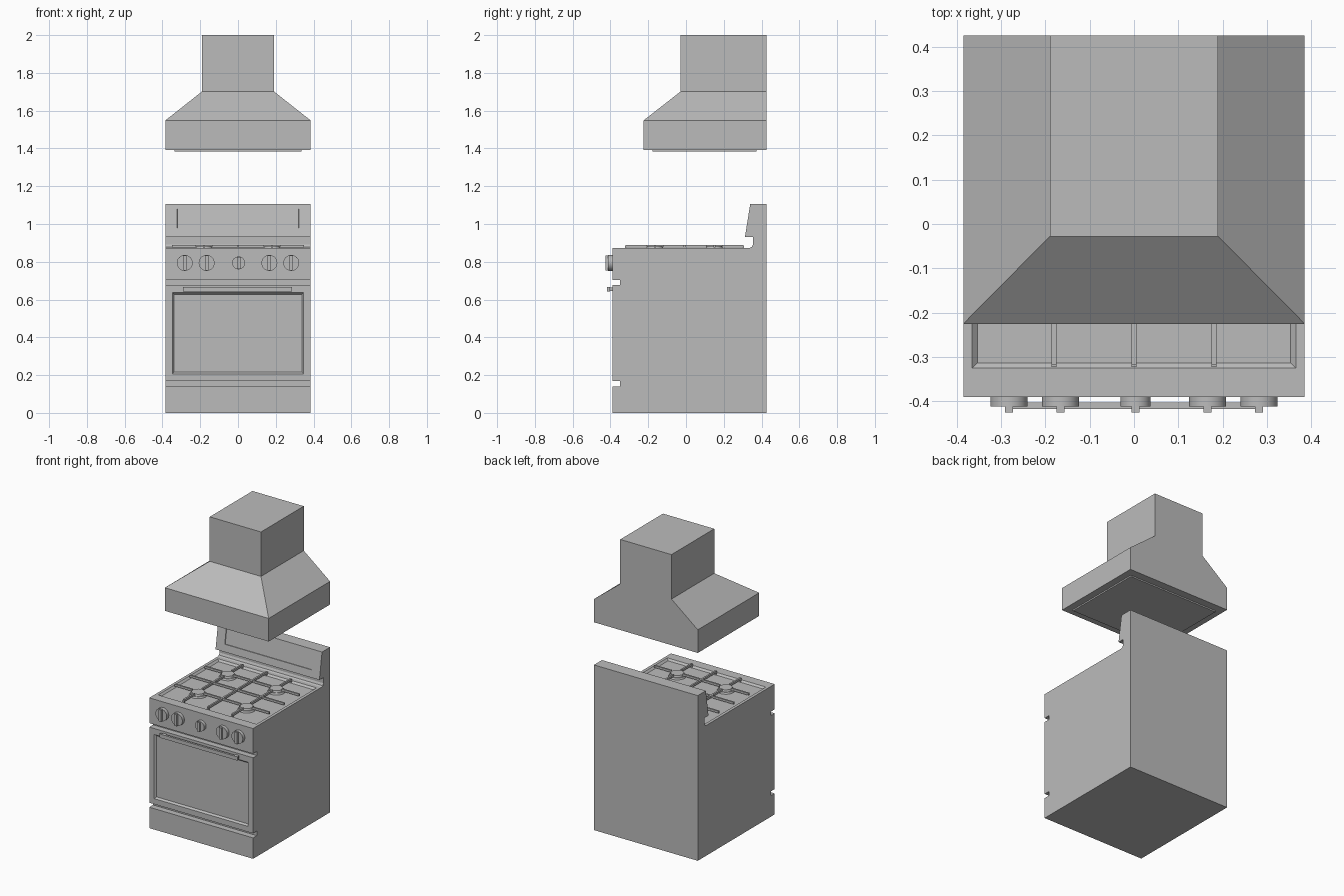
import bpy, bmesh, math
from mathutils import Vector

if "Cube" in bpy.data.objects:
    bpy.data.objects.remove(bpy.data.objects["Cube"])

steel = bpy.data.materials.new("steel grey")
steel.diffuse_color = (0.5, 0.5, 0.5, 1)
steel.use_nodes = True
steel.node_tree.nodes["Principled BSDF"].inputs["Base Color"].default_value = steel.diffuse_color


def finish(bm, name):
    bmesh.ops.recalc_face_normals(bm, faces=bm.faces[:])
    me = bpy.data.meshes.new(name)
    bm.to_mesh(me)
    bm.free()
    me.materials.append(steel)
    ob = bpy.data.objects.new(name, me)
    bpy.context.collection.objects.link(ob)
    return ob


def add_box(bm, x0, x1, y0, y1, z0, z1):
    vs = bmesh.ops.create_cube(bm, size=1)["verts"]
    for v in vs:
        v.co = Vector((x1 if v.co.x > 0 else x0, y1 if v.co.y > 0 else y0, z1 if v.co.z > 0 else z0))


def box(name, *d):
    bm = bmesh.new()
    add_box(bm, *d)
    return finish(bm, name)


def cylinder(name, r1, r2, start, end, sides=32):
    a, b = Vector(start), Vector(end)
    bm = bmesh.new()
    bmesh.ops.create_cone(bm, cap_ends=True, segments=sides, radius1=r1, radius2=r2, depth=(b - a).length)
    rot = (b - a).to_track_quat("Z", "Y")
    for v in bm.verts:
        v.co = rot @ v.co + (a + b) / 2
    ob = finish(bm, name)
    bpy.ops.object.select_all(action="DESELECT")
    ob.select_set(True)
    bpy.context.view_layer.objects.active = ob
    bpy.ops.object.shade_smooth_by_angle(angle=math.radians(40))
    return ob


def place(face, half_x, low, high, offset):
    """Put an inset rectangle at +-half_x and between two in-plane points."""
    c = face.calc_center_median()
    for v in face.verts:
        p = low if (v.co.y + v.co.z) < (c.y + c.z) else high
        v.co = Vector((half_x if v.co.x > 0 else -half_x, p[0], p[1])) + offset


def recess(bm, near, half_x, low, high, depth, slope):
    """Sink a rectangular panel into the body face closest to a point."""
    bm.normal_update()
    f = min(bm.faces, key=lambda q: (q.calc_center_median() - Vector(near)).length)
    n = f.normal.copy()
    d = (Vector(high) - Vector(low)).normalized() * slope
    bmesh.ops.inset_individual(bm, faces=[f], thickness=0.01)
    place(f, half_x, low, high, Vector())
    bmesh.ops.inset_individual(bm, faces=[f], thickness=0.004)
    place(f, half_x - slope, Vector(low) + d, Vector(high) - d, -n * depth)


# Range body: side profile swept across the width, with handle slots and back guard
prof = [(-.39, 0), (-.39, .14), (-.35, .14), (-.35, .17), (-.39, .17), (-.39, .677),
        (-.35, .677), (-.35, .704), (-.39, .704), (-.39, .873), (.335, .873),
        (.348, .878), (.355, .892), (.355, .93), (.312, .93), (.34, 1.107), (.425, 1.107), (.425, 0)]
bm = bmesh.new()
f = bm.faces.new([bm.verts.new((-.385, y, z)) for y, z in prof])
ext = bmesh.ops.extrude_face_region(bm, geom=[f])["geom"]
bmesh.ops.translate(bm, vec=(.77, 0, 0), verts=[e for e in ext if isinstance(e, bmesh.types.BMVert)])
bmesh.ops.recalc_face_normals(bm, faces=bm.faces[:])
# Cooktop well, oven window and display panel
recess(bm, (0, -.027, .873), .365, (-.325, .873), (.31, .873), .012, .012)
recess(bm, (0, -.39, .42), .348, (-.39, .207), (-.39, .637), .012, .01)
gy = lambda z: .312 + .028 * (z - .93) / .177
recess(bm, (0, .326, 1.018), .322, (gy(.978), .978), (gy(1.08), 1.08), .004, .001)
finish(bm, "range_body")

# Burners
ROWS = (-.165, .15)
for bx in (-.18, .18):
    for by in ROWS:
        cylinder("burner_base", .055, .05, (bx, by, .86), (bx, by, .872))
        cylinder("burner_cap", .044, .04, (bx, by, .872), (bx, by, .884))

# Pan grates: fingers stop short of each burner centre
bm = bmesh.new()
W, Z0, Z1, GAP = .0055, .876, .89, .042
for s in (-1, 1):
    cuts = [-.317, ROWS[0] - GAP, ROWS[0] + GAP, ROWS[1] - GAP, ROWS[1] + GAP, .302]
    for a, b in zip(cuts[::2], cuts[1::2]):
        add_box(bm, s * .18 - W, s * .18 + W, a, b, Z0, Z1)
    for y in ROWS:
        for a, b in ((.004, .18 - GAP), (.18 + GAP, .35)):
            add_box(bm, min(s * a, s * b), max(s * a, s * b), y - W, y + W, Z0, Z1)
    add_box(bm, min(s * .004, s * .35), max(s * .004, s * .35), -.013, -.002, Z0, Z1)
    for y in (-.317, .302):  # feet
        add_box(bm, s * .18 - W, s * .18 + W, y - W, y + W, .861, Z1 - .004)
add_box(bm, -W, W, -.317, .302, Z0, Z1)
for y in (-.317, .302):
    add_box(bm, -W, W, y - W, y + W, .861, Z1 - .004)
finish(bm, "pan_grates")

# Control knobs with grip bars
for kx, r in ((-.282, .042), (-.166, .042), (.003, .034), (.166, .042), (.282, .042)):
    cylinder("knob", r, r, (kx, -.389, .794), (kx, -.412, .794))
    box("knob_grip", kx - .009, kx + .009, -.425, -.41, .794 - r * .93, .794 + r * .93)

# Oven door handle on two posts
box("door_handle", -.29, .287, -.417, -.403, .642, .667)
for px in (-.27, .267):
    box("handle_post", px - .012, px + .012, -.405, -.388, .645, .664)

# Extractor hood: skirt, sloping canopy and chimney as stacked sections
bm = bmesh.new()
rings = []
for hx, y0, z in ((.385, -.225, 1.393), (.385, -.225, 1.548), (.19, -.028, 1.702), (.19, -.028, 2.0)):
    rings.append([bm.verts.new(p) for p in ((-hx, y0, z), (hx, y0, z), (hx, .425, z), (-hx, .425, z))])
for lo, hi in zip(rings, rings[1:]):
    for i in range(4):
        j = (i + 1) % 4
        bm.faces.new((lo[i], lo[j], hi[j], hi[i]))
bm.faces.new(rings[0][::-1])
bm.faces.new(rings[-1])
finish(bm, "extractor_hood")

# Filter plate under the hood
box("hood_filter", -.337, .337, -.177, .372, 1.384, 1.395)
